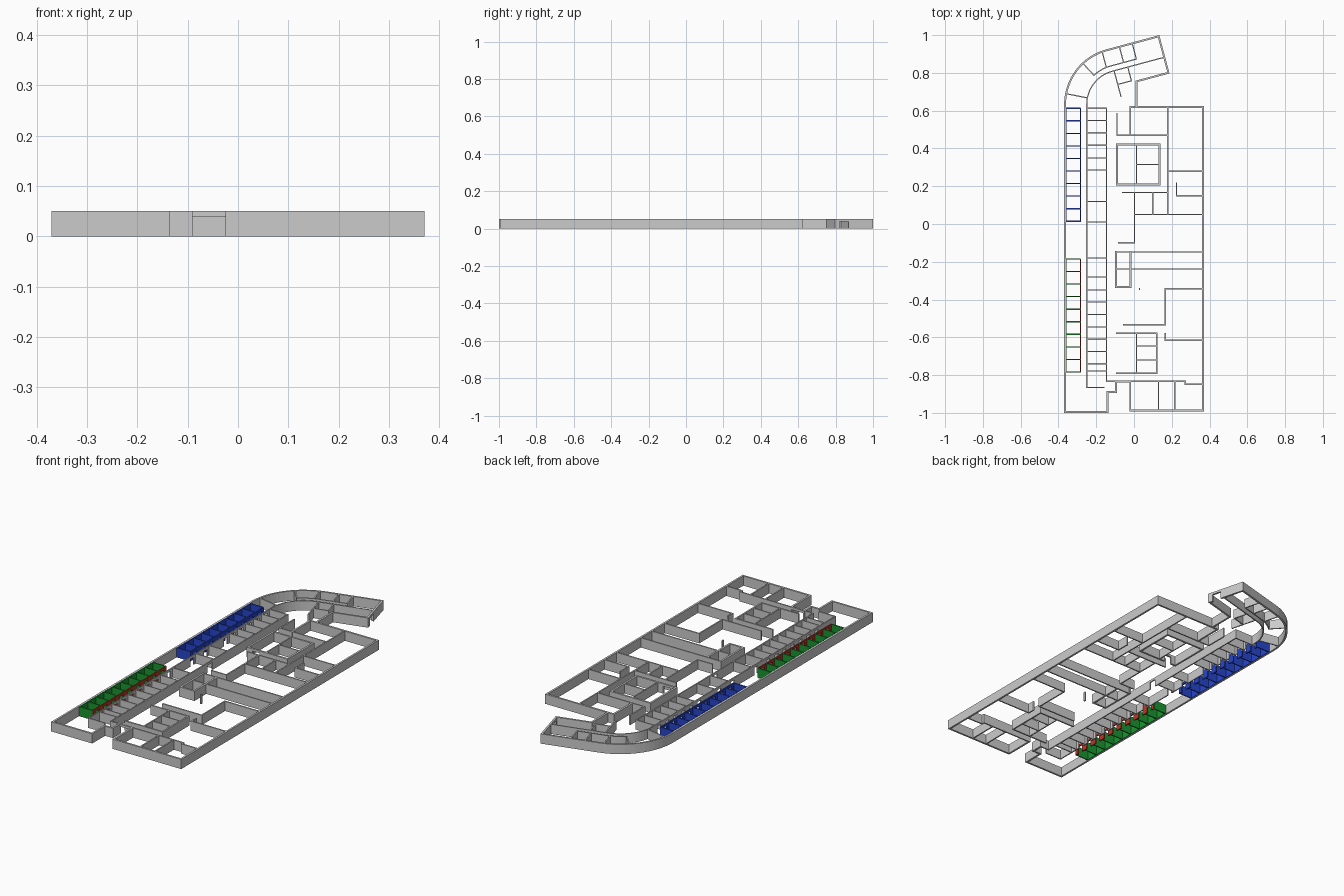
import bpy, bmesh, math
from mathutils import Vector

if "Cube" in bpy.data.objects:
    bpy.data.objects.remove(bpy.data.objects["Cube"])

H, LINTEL = 0.05, 0.038      # wall height, door head height
OUT, INN = 0.010, 0.006      # outer and inner wall thickness


def material(name, rgb):
    m = bpy.data.materials.new(name)
    m.diffuse_color = (*rgb, 1)
    m.use_nodes = True
    m.node_tree.nodes["Principled BSDF"].inputs["Base Color"].default_value = m.diffuse_color
    return m


def sweep(bm, pts, t, z0=0.0, z1=H):
    """Mitred wall strip following a 2D path."""
    pts = [Vector(p) for p in pts]
    rings = []
    for i, p in enumerate(pts):
        d0 = (p - pts[i - 1]).normalized() if i else None
        d1 = (pts[i + 1] - p).normalized() if i < len(pts) - 1 else None
        a = d1 if d0 is None else d0
        b = d0 if d1 is None else d1
        n0, n1 = Vector((-a.y, a.x)), Vector((-b.y, b.x))
        n = (n0 + n1).normalized()
        n *= t / 2 / n.dot(n0)
        if d0 is None:
            p = p - b * t / 2
        if d1 is None:
            p = p + a * t / 2
        l, r = p + n, p - n
        rings.append([bm.verts.new((q.x, q.y, z))
                      for q, z in ((l, z0), (r, z0), (r, z1), (l, z1))])
    for a, b in zip(rings, rings[1:]):
        for k in range(4):
            bm.faces.new((a[k], a[(k + 1) % 4], b[(k + 1) % 4], b[k]))
    bm.faces.new(rings[0])
    bm.faces.new(rings[-1][::-1])


def door_wall(bm, a, b, t, doors):
    """Straight wall with door openings given as (start, end) distances."""
    a, b = Vector(a), Vector(b)
    u, pos = (b - a).normalized(), 0.0
    for s, e in doors:
        if s - pos > t * 1.01:
            sweep(bm, [a + u * (pos + t / 2), a + u * (s - t / 2)], t)
        sweep(bm, [a + u * s, a + u * e], t, LINTEL, H)
        pos = e
    sweep(bm, [a + u * (pos + t / 2), b], t)


def part(name, build, mat=None):
    bm = bmesh.new()
    build(bm)
    bmesh.ops.recalc_face_normals(bm, faces=bm.faces)
    me = bpy.data.meshes.new(name)
    bm.to_mesh(me)
    bm.free()
    ob = bpy.data.objects.new(name, me)
    bpy.context.collection.objects.link(ob)
    if mat:
        me.materials.append(mat)
    return ob


# Curved wing frame: arc centre, and (along, inward) coordinates past the bend
C, R, TILT = Vector((-0.068, 0.633)), 0.297, math.radians(15)
U = Vector((math.cos(TILT), math.sin(TILT)))
N = Vector((U.y, -U.x))
E = C - N * R


def wing(s, d):
    return E + U * s + N * d


def arc(r, a0=180, a1=105, n=16):
    return [C + Vector((math.cos(a), math.sin(a))) * r
            for a in (math.radians(a0 + (a1 - a0) * i / n) for i in range(n + 1))]


# Outer shell
def outer(bm):
    sweep(bm, [(-0.095, -0.833), (-0.095, -0.89), (-0.14, -0.89), (-0.14, -0.995),
               (-0.365, -0.995)] + arc(R) + [wing(0.285, 0), wing(0.285, 0.125)], OUT)
    door_wall(bm, wing(0.285, 0.115), wing(0.285, 0.2), OUT, [(0.015, 0.065)])
    sweep(bm, [wing(0.285, 0.2), wing(0.11, 0.2), (0.013, 0.62)], OUT)
    sweep(bm, [(-0.02, 0.47), (-0.02, 0.62), (0.365, 0.62), (0.365, -0.988),
               (-0.02, -0.988), (-0.02, -0.833)], OUT)
    sweep(bm, [(-0.09, -0.833), (-0.02, -0.833)], OUT, LINTEL, H)


part("outer_wall", outer)


# Curved wing partitions
def wing_walls(bm):
    sweep(bm, [(-0.25, 0.61)] + arc(0.182) + [wing(0.285, 0.115)], INN)
    sweep(bm, arc(R - 0.086, 133, 105, 6) + [wing(0.14, 0.086)], INN)
    for ang in (169, 133):
        d = Vector((math.cos(math.radians(ang)), math.sin(math.radians(ang))))
        sweep(bm, [C + d * R, C + d * (0.182 if ang > 150 else 0.211)], INN)
    for s in (-0.025, 0.07, 0.14):
        sweep(bm, [wing(s, 0), wing(s, 0.086)], INN)
    sweep(bm, [wing(0.01, 0.115), wing(0.01, 0.255)], INN)
    sweep(bm, [wing(0.085, 0.115), wing(0.085, 0.19), wing(0.01, 0.19)], INN)


part("curved_wing_walls", wing_walls)

# Two coloured rows of small rooms along the left side
blue, green = material("blue", (0.02, 0.06, 0.6)), material("green", (0.01, 0.3, 0.03))
red = material("red", (0.5, 0.04, 0.02))
STEP = 0.0665


def cell_dividers(top):
    def build(bm):
        for i in range(10):
            y = top - i * STEP
            sweep(bm, [(-0.358, y), (-0.287, y)], INN)
        sweep(bm, [(-0.358, top), (-0.358, top - 9 * STEP)], 0.003)   # painted lining
    return build


def cell_fronts(top):
    def build(bm):
        door_wall(bm, (-0.283, top), (-0.283, top - 9 * STEP), INN,
                  [(i * STEP + 0.018, i * STEP + 0.048) for i in range(9)])
    return build


part("blue_room_dividers", cell_dividers(0.613), blue)
part("blue_room_fronts", cell_fronts(0.613), blue)
part("green_room_dividers", cell_dividers(-0.185), green)
part("red_room_fronts", cell_fronts(-0.185), red)


# Second row of rooms across the corridor
def middle_row(bm):
    ys = [0.613, 0.548, 0.483, 0.417, 0.35, 0.285, 0.12, 0.01, -0.18, -0.28, -0.35,
          -0.413, -0.48, -0.545, -0.61, -0.675, -0.74, -0.778]
    for y in ys:
        sweep(bm, [(-0.25, y), (-0.145, y)], INN)
    door_wall(bm, (-0.25, 0.613), (-0.25, -0.865), INN,
              [(0.613 - a + 0.018, 0.613 - a + 0.046)
               for a, b in zip(ys, ys[1:]) if a - b > 0.06])
    sweep(bm, [(-0.25, -0.865), (-0.16, -0.865)], INN)
    door_wall(bm, (-0.145, 0.613), (-0.145, -0.833), INN, [(0.62, 0.66)])


part("middle_room_row", middle_row)


# Main hall interior rooms
def hall(bm):
    paths = [
        [(-0.09, 0.585), (-0.09, 0.47), (0.178, 0.47)],
        [(0.178, 0.62), (0.178, 0.05)], [(0.178, 0.28), (0.365, 0.28)],
        [(0.225, 0.215), (0.225, 0.15), (0.365, 0.15)],
        [(-0.06, 0.167), (0.178, 0.167)], [(0.10, 0.167), (0.10, 0.05)],
        [(0.003, 0.05), (0.365, 0.05)], [(0.003, 0.167), (0.003, -0.10), (-0.08, -0.10)],
        [(-0.095, -0.148), (0.365, -0.148)], [(-0.095, -0.238), (0.365, -0.238)],
        [(0.365, -0.343), (0.165, -0.343), (0.165, -0.533), (-0.055, -0.533)],
        [(0.165, -0.58), (0.165, -0.615), (0.365, -0.615)],
        [(-0.14, -0.833), (-0.095, -0.833)],
        [(-0.02, -0.833), (0.272, -0.833), (0.272, -0.848), (0.365, -0.848)],
        [(0.13, -0.833), (0.13, -0.988)], [(0.215, -0.833), (0.215, -0.988)],
    ]
    for p in paths:
        sweep(bm, p, 0.007)
    sweep(bm, [(0.03, -0.342), (0.03, -0.346)], INN)          # free column


part("hall_walls", hall)


# Service cores
def cores(bm):
    sweep(bm, [(-0.09, 0.21), (-0.09, 0.42), (0.135, 0.42), (0.135, 0.21)], OUT)
    door_wall(bm, (-0.09, 0.21), (0.135, 0.21), OUT, [(0.03, 0.07)])
    sweep(bm, [(0.013, 0.42), (0.013, 0.21)], INN)
    sweep(bm, [(0.013, 0.315), (0.135, 0.315)], INN)
    sweep(bm, [(-0.095, -0.148), (-0.095, -0.333), (-0.018, -0.333), (-0.018, -0.148)], OUT)
    sweep(bm, [(-0.09, -0.578), (0.12, -0.578), (0.12, -0.79), (-0.09, -0.79)], 0.008)
    sweep(bm, [(0.013, -0.578), (0.013, -0.79)], INN)
    for y in (-0.645, -0.72):
        sweep(bm, [(0.013, y), (0.12, y)], INN)


part("service_cores", cores)
